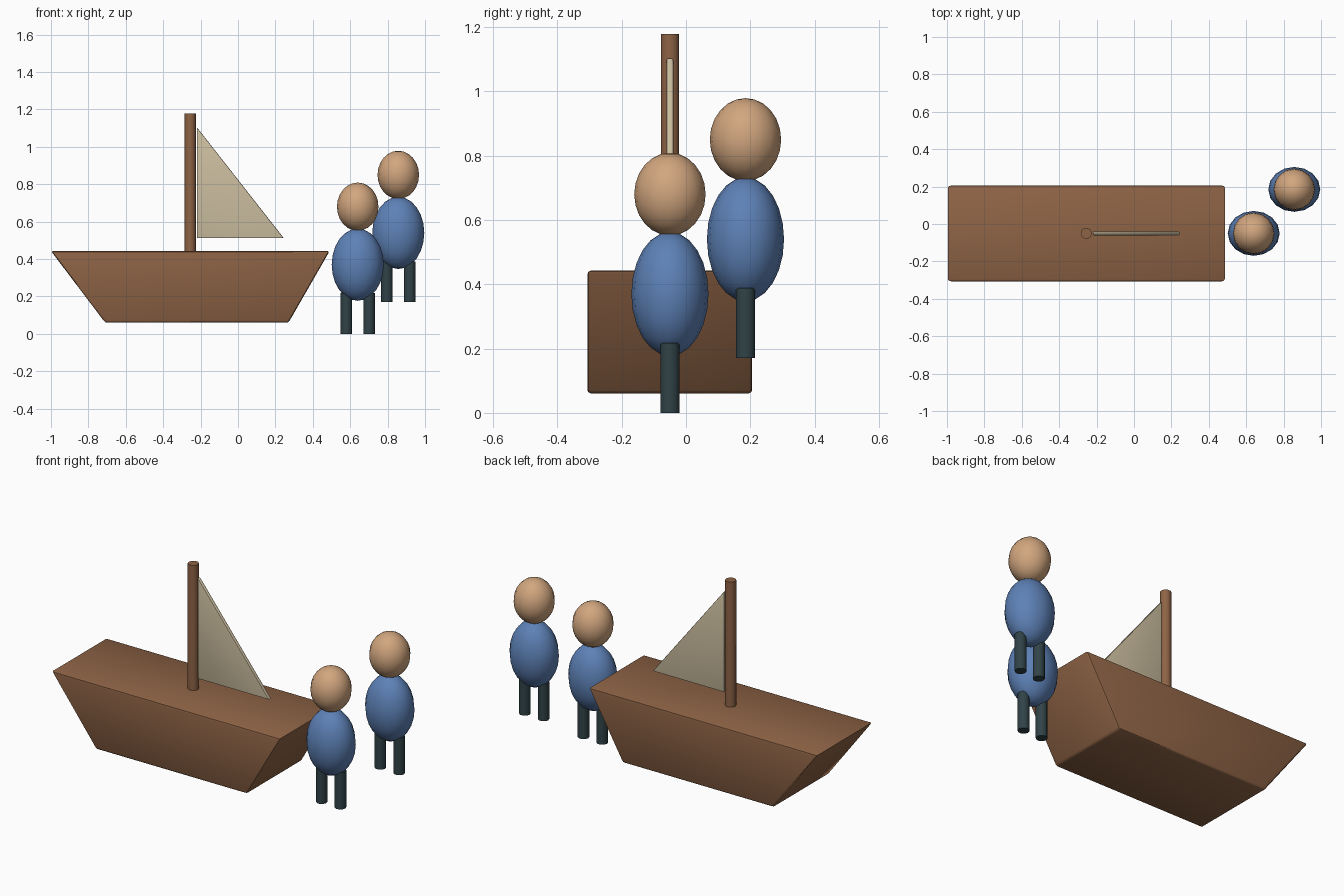
import bpy, bmesh, math

if "Cube" in bpy.data.objects:
    bpy.data.objects.remove(bpy.data.objects["Cube"])


def material(name, rgb):
    m = bpy.data.materials.new(name)
    m.diffuse_color = (*rgb, 1)
    m.use_nodes = True
    m.node_tree.nodes["Principled BSDF"].inputs["Base Color"].default_value = m.diffuse_color
    return m


WOOD = material("brown wood", (0.27, 0.125, 0.06))
CLOTH = material("cream cloth", (0.62, 0.53, 0.36))
SKIN = material("tan skin", (0.64, 0.38, 0.21))
BLUE = material("blue shirt", (0.11, 0.22, 0.47))
DARK = material("dark trousers", (0.03, 0.055, 0.063))


def finish(ob, name, mat):
    ob.name = name
    ob.data.materials.append(mat)
    bpy.context.view_layer.objects.active = ob
    ob.select_set(True)
    bpy.ops.object.shade_smooth_by_angle(angle=math.radians(40))
    ob.select_set(False)


def extruded(name, profile, y0, y1, bevel, mat):
    """Side profile in x and z, extruded along y, with small rounded edges."""
    bm = bmesh.new()
    face = bm.faces.new([bm.verts.new((x, y0, z)) for x, z in profile])
    out = bmesh.ops.extrude_face_region(bm, geom=[face])
    for v in out["geom"]:
        if isinstance(v, bmesh.types.BMVert):
            v.co.y = y1
    bmesh.ops.recalc_face_normals(bm, faces=bm.faces)
    bmesh.ops.bevel(bm, geom=bm.edges[:], offset=bevel, segments=2,
                    affect='EDGES', profile=0.5)
    mesh = bpy.data.meshes.new(name)
    bm.to_mesh(mesh)
    bm.free()
    ob = bpy.data.objects.new(name, mesh)
    bpy.context.collection.objects.link(ob)
    finish(ob, name, mat)


def post(name, x, y, z0, z1, r, mat):
    bpy.ops.mesh.primitive_cylinder_add(
        vertices=10, radius=r, depth=z1 - z0,
        location=(x, y, (z0 + z1) / 2), rotation=(0, 0, math.pi / 2))
    finish(bpy.context.object, name, mat)


def ellipsoid(name, loc, size, mat):
    bpy.ops.mesh.primitive_uv_sphere_add(segments=16, ring_count=12, location=loc)
    ob = bpy.context.object
    ob.scale = size
    bpy.ops.object.transform_apply(location=False, rotation=False, scale=True)
    finish(ob, name, mat)


# Boat
extruded("hull", [(-1.0, 0.443), (0.49, 0.443), (0.27, 0.06), (-0.71, 0.06)],
         -0.307, 0.206, 0.012, WOOD)
post("mast", -0.255, -0.05, 0.43, 1.178, 0.03, WOOD)
extruded("sail", [(-0.22, 0.512), (0.245, 0.512), (-0.22, 1.105)],
         -0.061, -0.039, 0.005, CLOTH)

# Two standing figures
for label, x, y, z in (("near", 0.64, -0.05, 0.0), ("far", 0.857, 0.185, 0.17)):
    ellipsoid(label + "_body", (x, y, z + 0.37), (0.139, 0.12, 0.193), BLUE)
    ellipsoid(label + "_head", (x, y, z + 0.68), (0.111, 0.111, 0.129), SKIN)
    for side, dx in (("left", -0.061), ("right", 0.061)):
        post(f"{label}_{side}_leg", x + dx, y, z, z + 0.218, 0.031, DARK)
